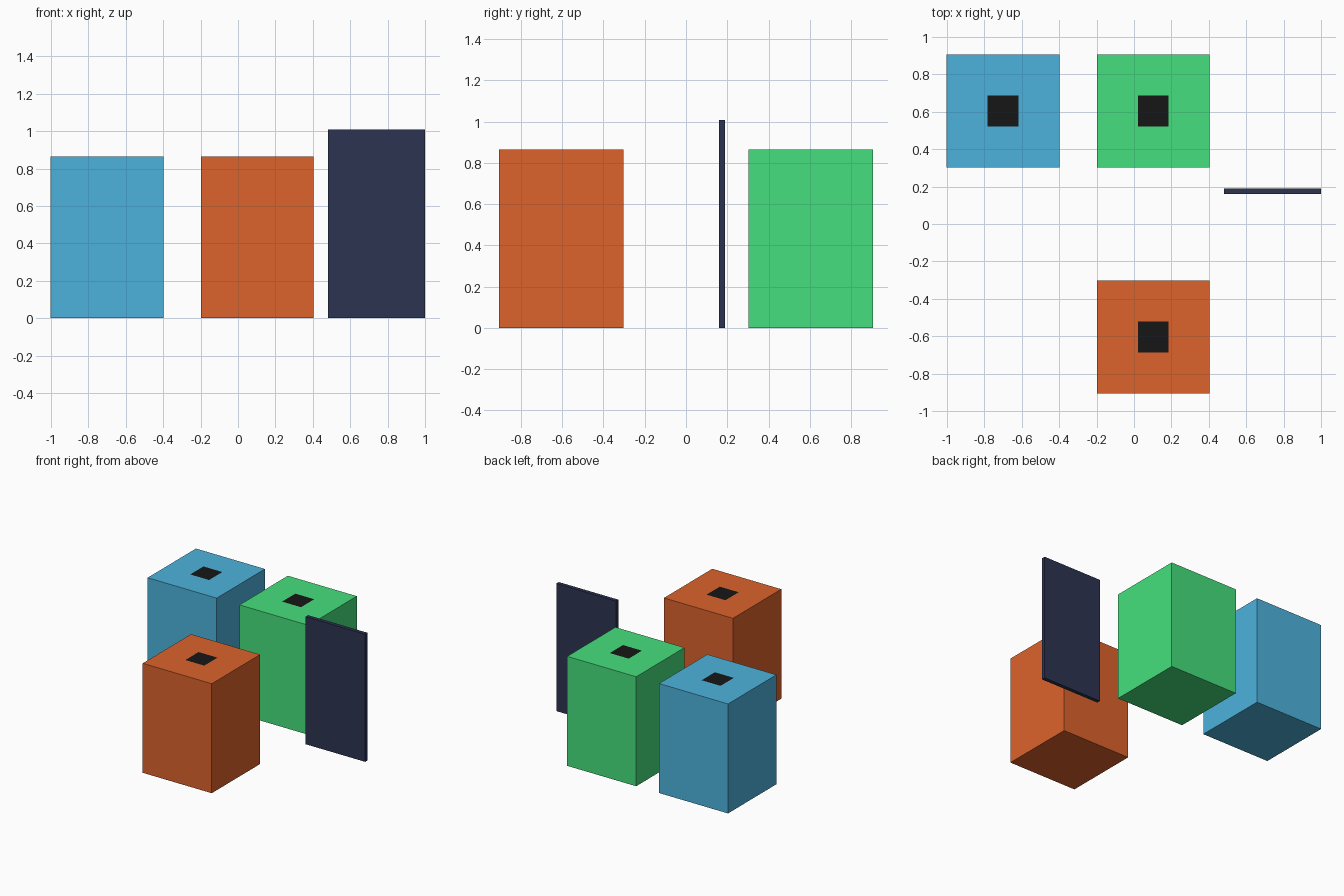
import bpy

if "Cube" in bpy.data.objects:
    bpy.data.objects.remove(bpy.data.objects["Cube"])


def material(name, color):
    mat = bpy.data.materials.new(name)
    mat.diffuse_color = (*color, 1.0)
    mat.use_nodes = True
    mat.node_tree.nodes["Principled BSDF"].inputs["Base Color"].default_value = mat.diffuse_color
    return mat


def box(name, center, size, mat):
    bpy.ops.mesh.primitive_cube_add(size=1, location=center)
    obj = bpy.context.object
    obj.name = name
    obj.scale = size
    bpy.ops.object.transform_apply(location=False, rotation=False, scale=True)
    obj.data.materials.append(mat)
    return obj


SIDE, HEIGHT, OPENING = 0.603, 0.865, 0.165
black = material("black", (0.008, 0.008, 0.008))

# Three square bins, each with a small dark opening flush with the lid
bins = [
    ("blue", (-0.70, 0.604), (0.075, 0.45, 0.72)),
    ("green", (0.103, 0.604), (0.06, 0.74, 0.205)),
    ("orange", (0.103, -0.604), (0.72, 0.125, 0.025)),
]
for name, (x, y), color in bins:
    box(f"{name}_bin", (x, y, HEIGHT / 2), (SIDE, SIDE, HEIGHT), material(name, color))
    bpy.ops.mesh.primitive_plane_add(size=OPENING, location=(x, y, HEIGHT + 0.0008))
    opening = bpy.context.object
    opening.name = f"{name}_bin_opening"
    opening.data.materials.append(black)

# Thin upright panel
box("upright_panel", (0.74, 0.175, 0.504), (0.52, 0.03, 1.008),
    material("navy", (0.026, 0.033, 0.085)))
